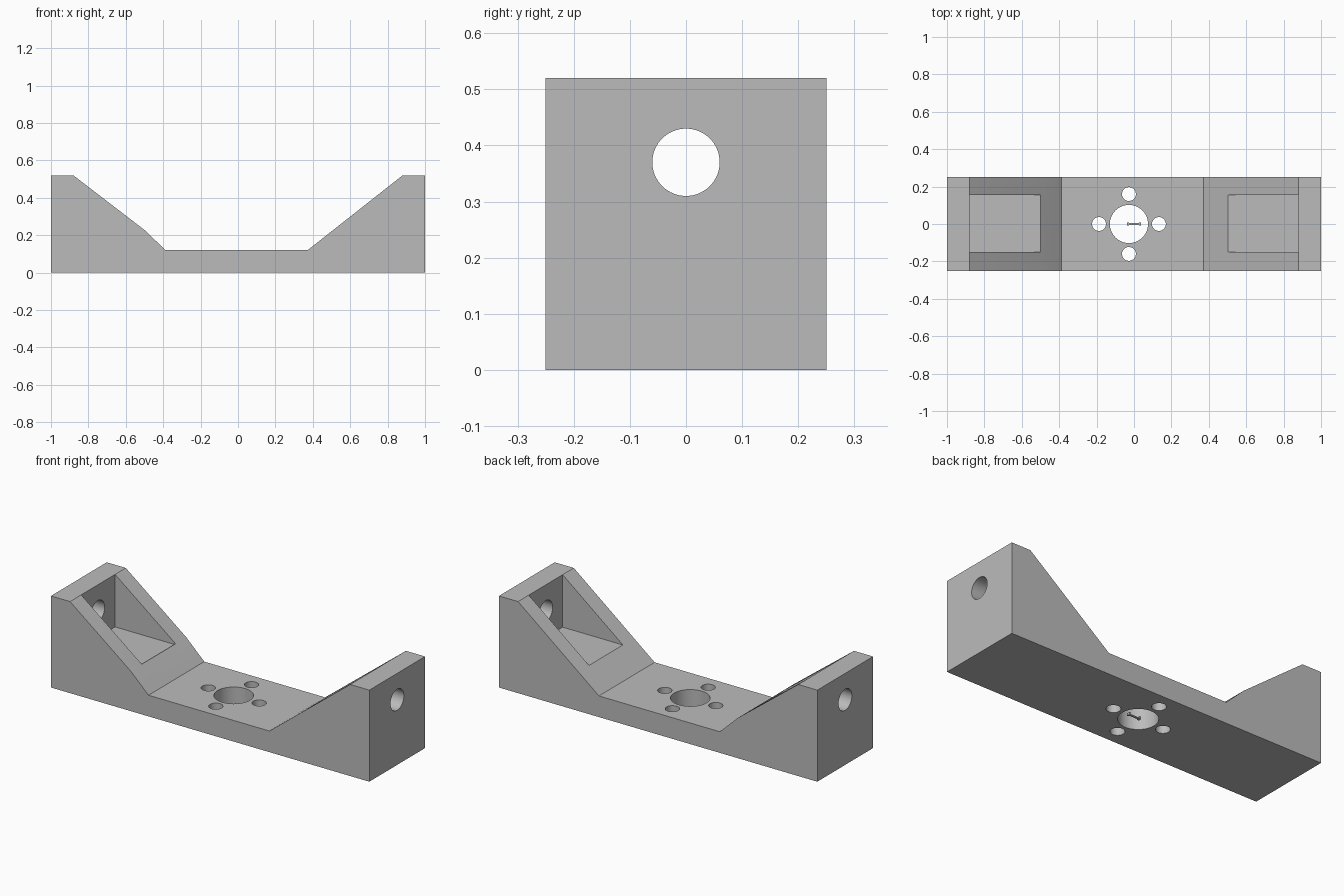
import bpy, bmesh, math
from mathutils import Matrix

if "Cube" in bpy.data.objects:
    bpy.data.objects.remove(bpy.data.objects["Cube"])

grey = bpy.data.materials.new("grey")
grey.diffuse_color = (0.5, 0.5, 0.5, 1)
grey.use_nodes = True
grey.node_tree.nodes["Principled BSDF"].inputs["Base Color"].default_value = grey.diffuse_color


def make_object(name, bm):
    bmesh.ops.recalc_face_normals(bm, faces=bm.faces)
    mesh = bpy.data.meshes.new(name)
    bm.to_mesh(mesh)
    bm.free()
    obj = bpy.data.objects.new(name, mesh)
    bpy.context.collection.objects.link(obj)
    mesh.materials.append(grey)
    return obj


def box(name, x0, x1, y0, y1, z0, z1):
    bm = bmesh.new()
    m = (Matrix.Translation(((x0 + x1) / 2, (y0 + y1) / 2, (z0 + z1) / 2))
         @ Matrix.Diagonal((x1 - x0, y1 - y0, z1 - z0, 1)))
    bmesh.ops.create_cube(bm, size=1, matrix=m)
    return make_object(name, bm)


def rod(name, centre, radius, depth, along_x=False):
    bm = bmesh.new()
    m = Matrix.Translation(centre)
    if along_x:
        m = m @ Matrix.Rotation(math.pi / 2, 4, 'Y')
    bmesh.ops.create_cone(bm, cap_ends=True, segments=64, radius1=radius,
                          radius2=radius, depth=depth, matrix=m)
    return make_object(name, bm)


# Bracket body: side profile extruded across the width
profile = [(-1, 0), (1, 0), (1, 0.52), (0.88, 0.52), (0.372, 0.12),
           (-0.387, 0.12), (-0.5, 0.228), (-0.88, 0.52), (-1, 0.52)]
bm = bmesh.new()
face = bm.faces.new([bm.verts.new((x, -0.25, z)) for x, z in profile])
side = bmesh.ops.extrude_face_region(bm, geom=[face])["geom"]
bmesh.ops.translate(bm, vec=(0, 0.5, 0),
                    verts=[v for v in side if isinstance(v, bmesh.types.BMVert)])
bracket = make_object("bracket", bm)

# Pockets behind the end walls, and the end wall holes
cutters = []
for s, label in ((-1, "left"), (1, "right")):
    x0, x1 = sorted((s * 0.88, s * 0.5))
    cutters.append(box(label + "_pocket_cutter", x0, x1, -0.15, 0.154, 0.222, 0.7))
    cutters.append(rod(label + "_end_hole_cutter", (s * 0.95, 0, 0.37), 0.06, 0.3, True))

# Centre hole with four screw holes around it
HX = -0.027
cutters.append(rod("centre_hole_cutter", (HX, 0, 0.06), 0.102, 0.3))
for i in range(4):
    a = i * math.pi / 2
    cutters.append(rod("screw_hole_cutter",
                       (HX + 0.16 * math.cos(a), 0.16 * math.sin(a), 0.06), 0.037, 0.3))

for c in cutters:
    mod = bracket.modifiers.new(c.name, 'BOOLEAN')
    mod.operation = 'DIFFERENCE'
    mod.solver = 'EXACT'
    mod.object = c

# Bake the cuts, then drop the cutters
dg = bpy.context.evaluated_depsgraph_get()
cut_mesh = bpy.data.meshes.new_from_object(bracket.evaluated_get(dg))
bracket.modifiers.clear()
bracket.data = cut_mesh
for c in cutters:
    bpy.data.objects.remove(c)

bpy.context.view_layer.objects.active = bracket
bracket.select_set(True)
bpy.ops.object.shade_smooth_by_angle(angle=math.radians(30))

# Tiny loose bar at the bottom of the centre hole
box("loose_bar", -0.03, 0.028, -0.005, 0.005, 0.002, 0.008)
for s, label in ((-1, "left"), (1, "right")):
    x0, x1 = sorted((s * 0.028, s * 0.038))
    box(label + "_bar_end", x0, x1, -0.009, 0.009, 0, 0.014)
